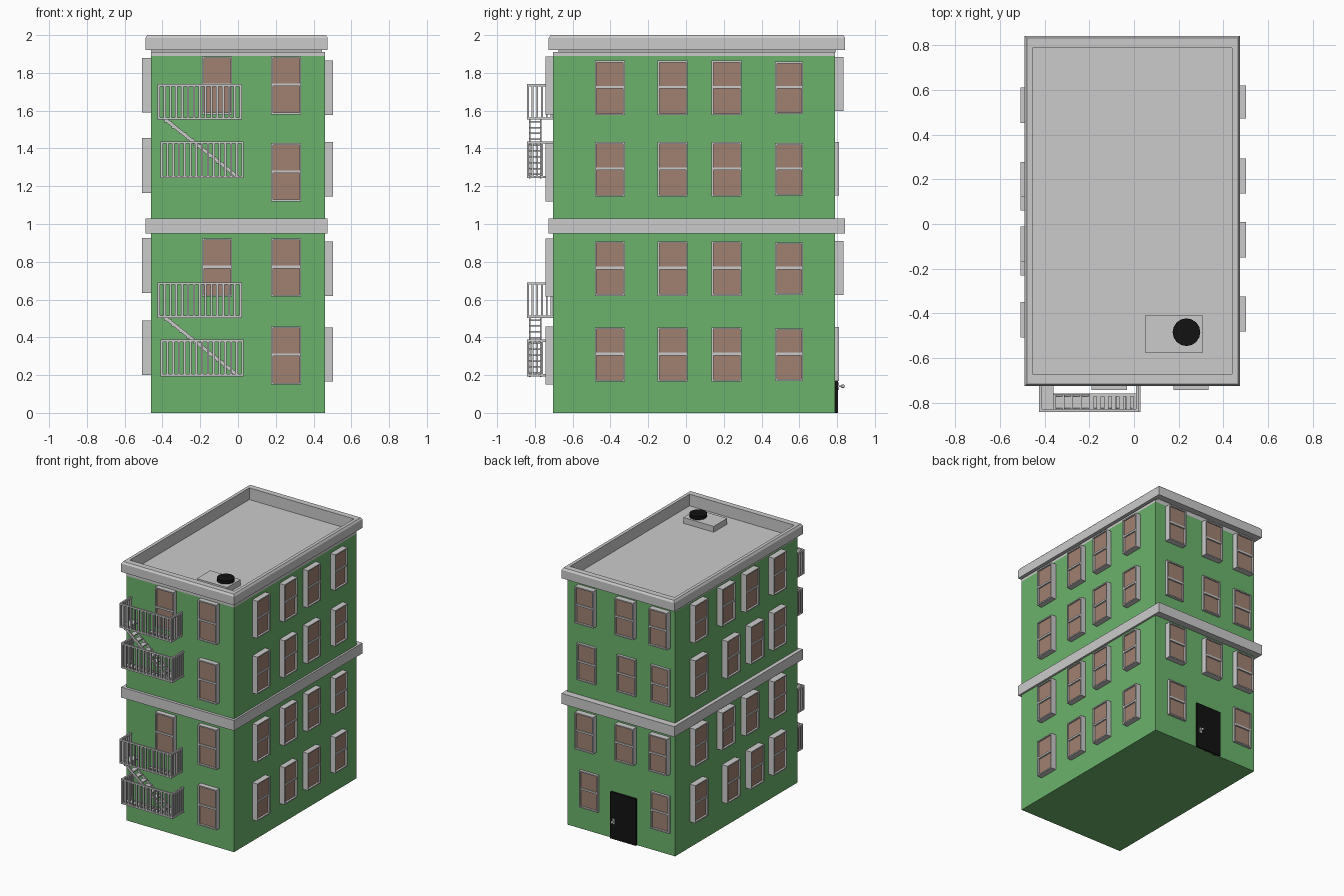
import bpy, bmesh, math
from mathutils import Matrix, Vector

if "Cube" in bpy.data.objects:
    bpy.data.objects.remove(bpy.data.objects["Cube"])


def material(name, rgb):
    m = bpy.data.materials.new(name)
    m.diffuse_color = (*rgb, 1)
    m.use_nodes = True
    m.node_tree.nodes["Principled BSDF"].inputs["Base Color"].default_value = m.diffuse_color
    return m


GREEN = material("green_wall", (0.15, 0.45, 0.15))
BROWN = material("brown_pane", (0.35, 0.22, 0.165))
BLACK = material("black_paint", (0.006, 0.006, 0.006))


def finish(bm, name, mat=None):
    bmesh.ops.recalc_face_normals(bm, faces=bm.faces)
    me = bpy.data.meshes.new(name)
    bm.to_mesh(me)
    bm.free()
    ob = bpy.data.objects.new(name, me)
    bpy.context.collection.objects.link(ob)
    if mat:
        me.materials.append(mat)
    return ob


def box(bm, lo, hi, frame=Matrix()):
    lo, hi = Vector(lo), Vector(hi)
    size = Matrix.Diagonal((*(hi - lo), 1))
    bmesh.ops.create_cube(bm, size=1, matrix=frame @ Matrix.Translation((lo + hi) / 2) @ size)


def box_object(name, lo, hi, mat=None):
    bm = bmesh.new()
    box(bm, lo, hi)
    return finish(bm, name, mat)


def ring_object(name, outer, profile):
    # mitred rectangular ring: profile rows are (x inset, y inset, z)
    x0, x1, y0, y1 = outer
    bm = bmesh.new()
    loops = [[bm.verts.new(p) for p in ((x0 + i, y0 + j, z), (x1 - i, y0 + j, z),
                                        (x1 - i, y1 - j, z), (x0 + i, y1 - j, z))]
             for i, j, z in profile]
    for a, b in zip(loops, loops[1:] + loops[:1]):
        for k in range(4):
            n = (k + 1) % 4
            bm.faces.new((a[k], a[n], b[n], b[k]))
    return finish(bm, name)


# walls, roof, belt course and parapet
X, Y0, Y1 = 0.46, -0.705, 0.79
box_object("walls", (-X, Y0, 0), (X, Y1, 1.89), GREEN)
box_object("roof_deck", (-X, Y0, 1.89), (X, Y1, 1.91))
RIM = (-0.49, 0.475, -0.727, 0.843)
ring_object("belt_course", RIM, [(0, 0, 0.95), (0, 0, 1.03), (0.04, 0.06, 1.03), (0.04, 0.06, 0.95)])
ring_object("parapet", RIM, [(0, 0, 1.92), (0, 0, 1.985), (0.01, 0.01, 2.0),
                             (0.035, 0.055, 2.0), (0.035, 0.055, 1.9), (0.03, 0.05, 1.92)])

# roof vent
box_object("vent_base", (0.05, -0.575, 1.9), (0.31, -0.41, 1.955))
bm = bmesh.new()
bmesh.ops.create_cone(bm, cap_ends=True, segments=16, radius1=0.062, radius2=0.062, depth=0.04,
                      matrix=Matrix.Translation((0.235, -0.485, 1.96)))
finish(bm, "vent_cap", BLACK)


def wall_frame(along, out, origin):
    # local x runs along the wall, local y points out of it
    m = Matrix((along, out, (0, 0, 1))).transposed().to_4x4()
    m.translation = origin
    return m


FRONT = wall_frame((1, 0, 0), (0, -1, 0), (0, Y0, 0))
BACK = wall_frame((1, 0, 0), (0, 1, 0), (0, Y1, 0))
RIGHT = wall_frame((0, 1, 0), (1, 0, 0), (X, 0, 0))
LEFT = wall_frame((0, 1, 0), (-1, 0, 0), (-X, 0, 0))
frames, panes = bmesh.new(), bmesh.new()


def window(wall, a, z0, z1, depth, w=0.158):
    b, t = a + w, 0.009
    for s in (a, b - t):
        box(frames, (s, -0.01, z0), (s + t, depth, z1), wall)
    for s in (z0, z1 - t):
        box(frames, (a, -0.01, s), (b, depth, s + t), wall)
    mid = (z0 + z1) / 2 + 0.003
    box(frames, (a, 0, mid - 0.007), (b, depth - 0.003, mid + 0.007), wall)
    box(panes, (a + t, -0.01, z0 + t), (b - t, depth - 0.015, mid), wall)
    box(panes, (a + t, -0.01, mid), (b - t, depth - 0.01, z1 - t), wall)


# front windows
for z in (0.15, 0.615, 1.12, 1.58):
    window(FRONT, 0.176, z, z + 0.308, 0.038)
for z in (0.615, 1.58):
    window(FRONT, -0.19, z, z + 0.308, 0.038)
# right windows
for z in (0.165, 0.62, 1.145, 1.577):
    for y in (-0.482, -0.15, 0.136):
        window(RIGHT, y, z, z + 0.288, 0.043)
    window(RIGHT, 0.472, z + 0.005, z + 0.283, 0.043, 0.148)
# left windows, middle pair staggered between floors
for z, shift in ((0.2, -0.06), (0.635, 0), (1.165, -0.06), (1.59, 0)):
    for y in (-0.508, -0.17 + shift, 0.12 + shift, 0.453):
        window(LEFT, y, z, z + 0.29, 0.048)
# back windows
for z, depth, cols in ((0.17, 0.02, (-0.42, 0.19)), (0.625, 0.045, (-0.42, -0.13, 0.21)),
                       (1.15, 0.02, (-0.42, -0.13, 0.21)), (1.598, 0.045, (-0.42, -0.13, 0.21))):
    for x in cols:
        window(BACK, x, z, z + 0.285, depth)
finish(frames, "window_frames")
finish(panes, "window_panes", BROWN)

# back door and knob
box_object("door", (-0.135, Y1 - 0.01, 0), (0.085, Y1 + 0.015, 0.36), BLACK)
bm = bmesh.new()
box(bm, (0.043, Y1, 0.12), (0.063, Y1 + 0.02, 0.16))
box(bm, (0.049, Y1, 0.137), (0.057, Y1 + 0.04, 0.145))
bmesh.ops.create_uvsphere(bm, u_segments=10, v_segments=6, radius=0.01,
                          matrix=Matrix.Translation((0.053, Y1 + 0.04, 0.141)))
finish(bm, "door_knob")

YF = -0.842  # outer face of the fire escapes


def railing(bm, x0, x1, z0, z1):
    t = 0.012
    for z in (z0, z1 - t):
        box(bm, (x0, YF, z), (x1, YF + t, z + t))
        for x in (x0, x1 - t):
            box(bm, (x, YF, z), (x + t, Y0, z + t))
    for i in range(15):
        x = x0 + (x1 - x0 - t) * i / 14
        box(bm, (x, YF, z0), (x + t, YF + t, z1))
    for i in range(1, 6):
        y = YF + (Y0 - YF) * i / 5.5
        for x in (x0, x1 - t):
            box(bm, (x, y, z0), (x + t, y + t * 0.8, z1))


def fire_escape(name, z):
    bm = bmesh.new()
    lo, hi = z, z + 0.31
    railing(bm, -0.41, 0.03, lo, lo + 0.195)
    railing(bm, -0.425, 0.02, hi, hi + 0.188)
    # landings: solid end plate plus slatted walkways
    box(bm, (-0.425, YF, hi), (-0.36, Y0, hi + 0.012))
    for i in range(7):
        x = -0.2 + 0.033 * i
        box(bm, (x, YF, hi), (x + 0.02, -0.762, hi + 0.01))
    box(bm, (-0.2, -0.772, hi), (0.02, -0.76, hi + 0.012))
    for i in range(13):
        x = -0.405 + 0.033 * i
        box(bm, (x, YF, lo), (x + 0.024, -0.76, lo + 0.01))
    box(bm, (-0.41, -0.772, lo), (0.03, -0.76, lo + 0.012))
    # stair stringers and treads
    run, rise = 0.39, 0.31
    slope = (Matrix.Translation((-0.195, 0, lo + rise / 2 + 0.005))
             @ Matrix.Rotation(math.atan2(rise, run), 4, 'Y'))
    half = math.hypot(run, rise) / 2
    for y in (-0.832, -0.772):
        box(bm, (-half, y, -0.009), (half, y + 0.008, 0.009), slope)
    for i in range(10):
        f = (i + 0.5) / 10
        x, h = -0.39 + run * f, hi - rise * f
        box(bm, (x - 0.02, -0.832, h), (x + 0.02, -0.764, h + 0.008))
    finish(bm, name)


fire_escape("lower_fire_escape", 0.193)
fire_escape("upper_fire_escape", 1.243)
